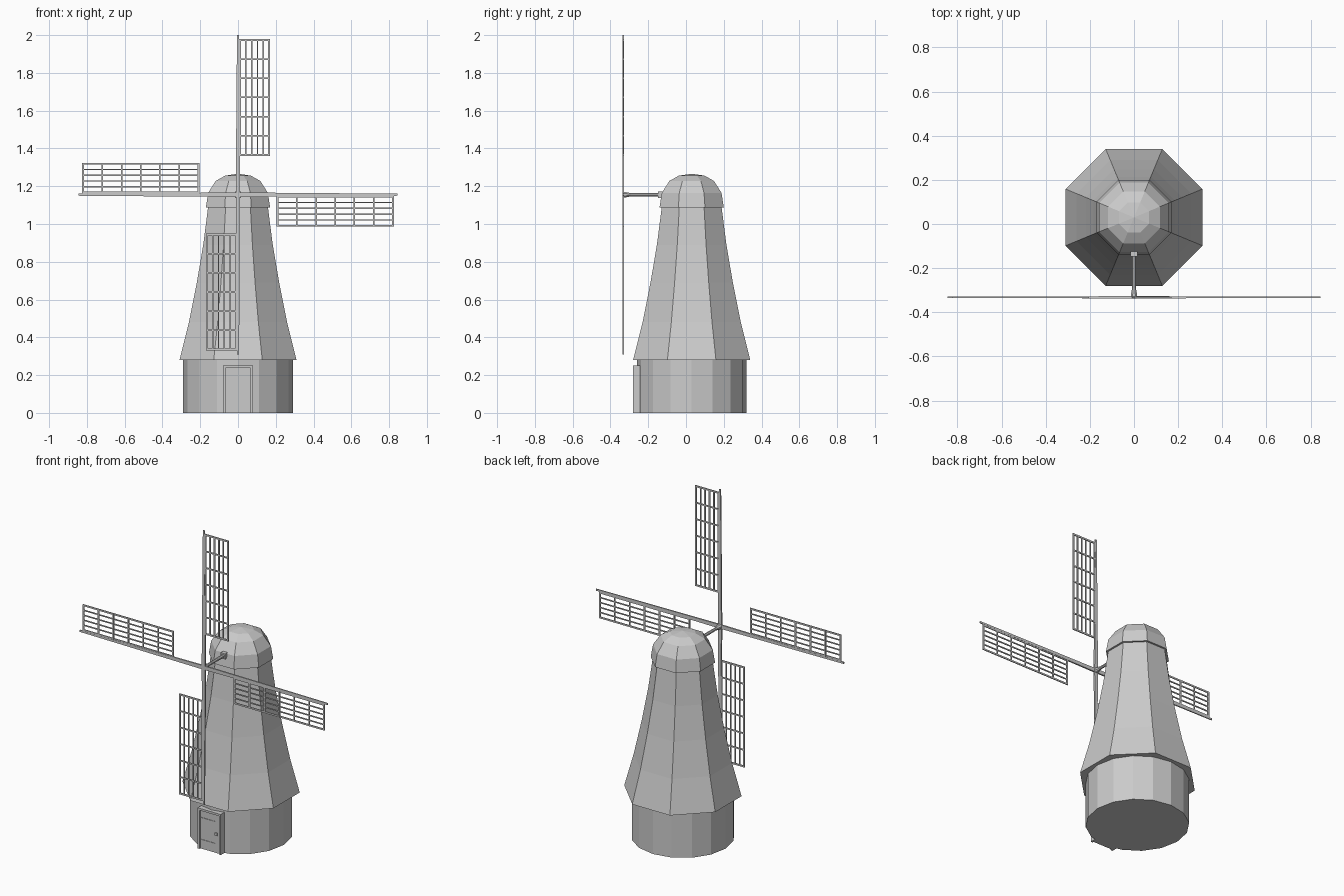
import bpy, bmesh
from math import pi, sin, cos
from mathutils import Matrix, Vector

if "Cube" in bpy.data.objects:
    bpy.data.objects.remove(bpy.data.objects["Cube"])

CY = 0.03                      # tower axis in y
HUB = Vector((0, -0.332, 1.155))  # sail centre


def finish(name, bm):
    bmesh.ops.recalc_face_normals(bm, faces=bm.faces)
    me = bpy.data.meshes.new(name)
    bm.to_mesh(me)
    bm.free()
    ob = bpy.data.objects.new(name, me)
    bpy.context.collection.objects.link(ob)
    return ob


def lathe(name, sides, profile, phase=0.0, matrix=None):
    """Closed loft of regular polygons, profile = (radius, height)."""
    bm = bmesh.new()
    rings = []
    for r, z in profile:
        if r == 0:
            rings.append([bm.verts.new((0, 0, z))] * sides)
        else:
            rings.append([bm.verts.new((r * cos(phase + 2 * pi * i / sides),
                                        r * sin(phase + 2 * pi * i / sides), z))
                          for i in range(sides)])
    for a, b in zip(rings, rings[1:]):
        for i in range(sides):
            j = (i + 1) % sides
            bm.faces.new(list(dict.fromkeys((a[i], a[j], b[j], b[i]))))
    for ring in (rings[0], rings[-1]):
        if ring[0] is not ring[1]:
            bm.faces.new(ring)
    bm.transform(matrix or Matrix.Translation((0, CY, 0)))
    return finish(name, bm)


def add_box(bm, x0, x1, y0, y1, z0, z1):
    m = Matrix.Translation(((x0 + x1) / 2, (y0 + y1) / 2, (z0 + z1) / 2))
    m = m @ Matrix.Diagonal((x1 - x0, y1 - y0, z1 - z0, 1))
    return bmesh.ops.create_cube(bm, size=1, matrix=m)["verts"]


def boxes(name, items):
    bm = bmesh.new()
    for it in items:
        add_box(bm, *it)
    return finish(name, bm)


def octagon(profile):
    """Flat-to-centre distances to corner radii."""
    return [(a / cos(pi / 8), z) for a, z in profile]


# Round base
lathe("base", 16, [(0.29, 0), (0.29, 0.285)])

# Eight-sided tower body with a gentle inward curve
lathe("tower", 8, octagon([(0.31, 0.28), (0.26, 0.48), (0.218, 0.69),
                           (0.184, 0.89), (0.157, 1.10)]), pi / 8)

# Domed cap
lathe("cap", 8, octagon([(0.17, 1.088), (0.158, 1.165), (0.118, 1.228),
                         (0.068, 1.256), (0, 1.266)]), pi / 8)

# Door with surround, recessed leaf, hinges and handle
boxes("door_frame", [(-0.079, -0.066, -0.281, -0.22, 0, 0.25),
                     (0.066, 0.079, -0.281, -0.22, 0, 0.25),
                     (-0.066, 0.066, -0.281, -0.22, 0.237, 0.25)])
boxes("door_leaf", [(-0.066, 0.066, -0.272, -0.22, 0, 0.237)])
boxes("door_hinges", [(-0.064, 0.035, -0.275, -0.27, z, z + 0.008) for z in (0.05, 0.185)])
boxes("door_handle", [(0.036, 0.052, -0.279, -0.27, 0.108, 0.126)])

# Windshaft, its bearing block and the hub (lathed along y)
boxes("shaft_bearing", [(-0.015, 0.015, -0.148, -0.1, 1.138, 1.172)])
to_front = Matrix.Translation((0, 0, HUB.z)) @ Matrix.Rotation(pi / 2, 4, 'X')
lathe("shaft", 8, [(0.011, 0.12), (0.009, 0.29), (0.015, 0.318), (0.017, 0.337)],
      pi / 8, to_front)

# Four sails: tapered arm, tip and lattice, repeated about the hub
for k, side in enumerate(("top", "right", "bottom", "left")):
    turn = Matrix.Translation(HUB) @ Matrix.Rotation(k * pi / 2, 4, 'Y')

    bm = bmesh.new()
    arm = add_box(bm, -0.012, 0.012, -0.005, 0.005, 0, 0.845)
    for v in arm:
        if v.co.z > 0.5:
            v.co.x *= 0.45
            v.co.y *= 0.6
    bm.transform(turn)
    finish("arm_" + side, bm)

    bm = bmesh.new()
    for i in range(7):           # cross bars
        z = 0.21 + i * 0.61 / 6
        w = 0.005 if i in (0, 6) else 0.004
        add_box(bm, 0, 0.168, -0.003, 0.003, z - w, z + w)
    for i in range(6):           # long bars
        x = 0.011 + i * 0.0306
        w = 0.005 if i in (0, 5) else 0.0035
        add_box(bm, x - w, x + w, -0.0025, 0.0025, 0.205, 0.825)
    bm.transform(turn)
    finish("lattice_" + side, bm)
